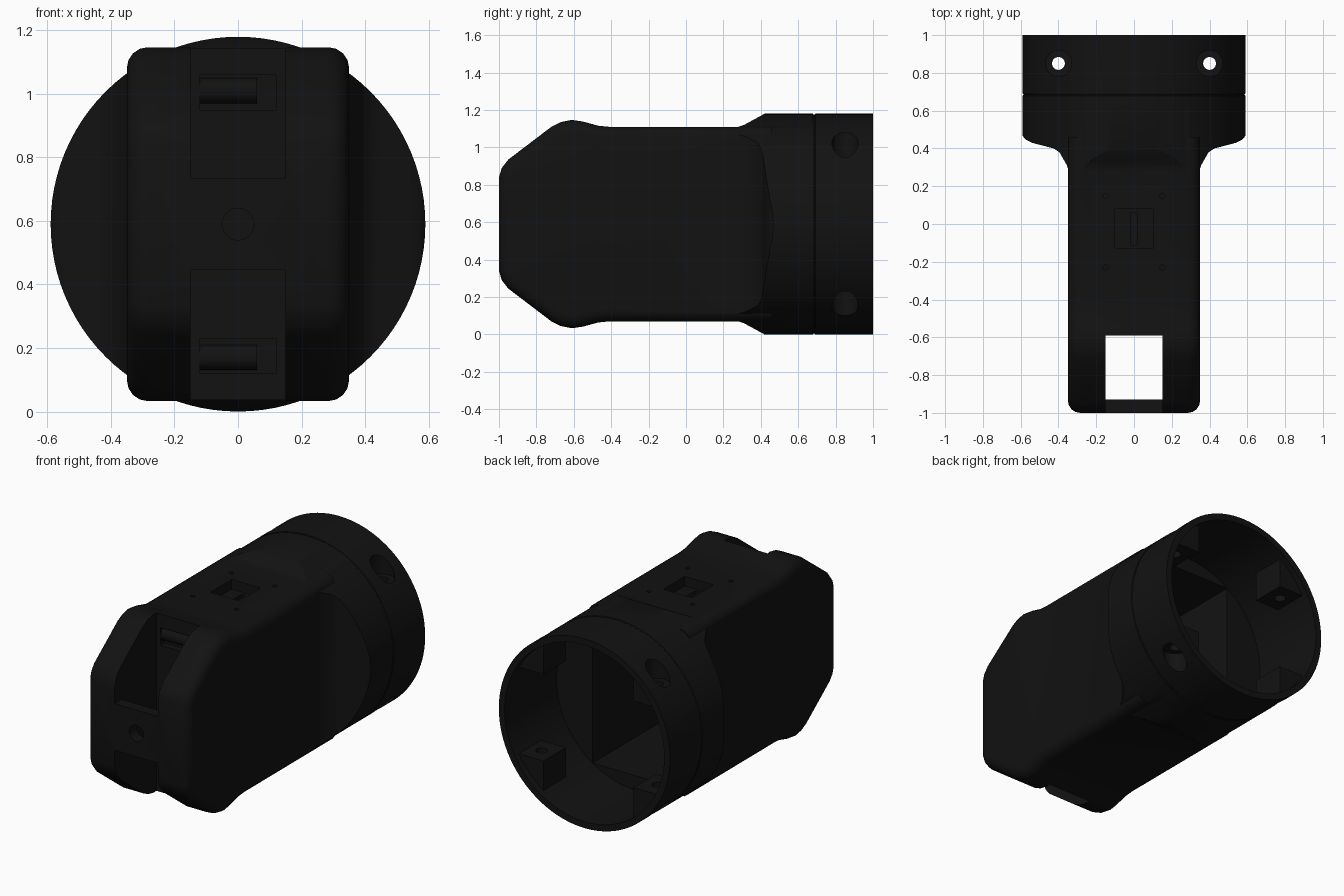
import bpy, bmesh, math
from mathutils import Matrix

if "Cube" in bpy.data.objects:
    bpy.data.objects.remove(bpy.data.objects["Cube"])

MID = 0.59      # height of the long axis
R = 0.59        # outer radius of the collar

black = bpy.data.materials.new("black_plastic")
black.use_nodes = True
black.diffuse_color = (0.006, 0.006, 0.006, 1)
black.node_tree.nodes["Principled BSDF"].inputs["Base Color"].default_value = (0.006, 0.006, 0.006, 1)


def to_object(bm, name):
    bmesh.ops.recalc_face_normals(bm, faces=bm.faces)
    mesh = bpy.data.meshes.new(name)
    bm.to_mesh(mesh)
    bm.free()
    mesh.materials.append(black)
    ob = bpy.data.objects.new(name, mesh)
    bpy.context.collection.objects.link(ob)
    return ob


def box(name, x, y, z):
    """Box between (low, high) pairs."""
    bm = bmesh.new()
    bmesh.ops.create_cube(bm, size=1)
    for v in bm.verts:
        v.co = [lo + (c + 0.5) * (hi - lo) for c, (lo, hi) in zip(v.co, (x, y, z))]
    return to_object(bm, name)


def rod(name, axis, radius, centre, length, sides=32):
    bm = bmesh.new()
    turn = {"x": Matrix.Rotation(math.pi / 2, 4, "Y"),
            "y": Matrix.Rotation(math.pi / 2, 4, "X"), "z": Matrix()}[axis]
    bmesh.ops.create_cone(bm, cap_ends=True, segments=sides, radius1=radius, radius2=radius,
                          depth=length, matrix=Matrix.Translation(centre) @ turn)
    return to_object(bm, name)


def slab(name, half_profile, half_depth, along, rounding=0.0):
    """Mirrored (y, half size) outline, extruded along x or z."""
    outline = half_profile + [(y, -h) for y, h in reversed(half_profile)]
    bm = bmesh.new()

    def place(y, h, d):
        return (d, y, MID + h) if along == "x" else (h, y, MID + d)

    face = bm.faces.new([bm.verts.new(place(y, h, -half_depth)) for y, h in outline])
    extruded = bmesh.ops.extrude_face_region(bm, geom=[face])["geom"]
    for v in (g for g in extruded if isinstance(g, bmesh.types.BMVert)):
        v.co[0 if along == "x" else 2] += 2 * half_depth
    if rounding:
        back = max(y for y, h in outline)
        rims = {e for f in bm.faces if len(f.verts) > 4 for e in f.edges
                if min(v.co.y for v in e.verts) < back - 0.001}
        bmesh.ops.bevel(bm, geom=list(rims), offset=rounding, segments=4,
                        profile=0.5, affect="EDGES", clamp_overlap=False)
    return to_object(bm, name)


def combine(target, other, operation):
    mod = target.modifiers.new(operation, "BOOLEAN")
    mod.operation = operation
    mod.solver = "EXACT"
    mod.object = other
    bpy.context.view_layer.objects.active = target
    bpy.ops.object.modifier_apply(modifier=mod.name)
    bpy.data.objects.remove(other)


def cut(target, *others):
    for other in others:
        combine(target, other, "DIFFERENCE")


# Slab-sided grip with humped, sloping nose
nose = [(-1, .25), (-.985, .3), (-.95, .345), (-.72, .52), (-.67, .545), (-.61, .557),
        (-.55, .548), (-.47, .526), (-.41, .52)]
housing = slab("housing", nose + [(.46, .52)], 0.35, "x", rounding=0.065)

# Round collar flaring out of the grip
collar = rod("collar", "y", R, (0, 0.625, MID), 0.75, 96)
flare_sides = [(.2, .33), (.28, .345), (.31, .355), (.38, .395), (.4, .425),
               (.43, .54), (.448, .575), (.48, .6), (1.1, .6)]
flare_top = [(.2, .515), (.28, .52), (.31, .53), (.42, .59), (.45, .61), (1.1, .61)]
combine(collar, slab("flare_sides", flare_sides, 0.8, "z"), "INTERSECT")
combine(collar, slab("flare_top", flare_top, 0.8, "x"), "INTERSECT")
combine(housing, collar, "UNION")

# Hollow interior, open at the back
cut(housing,
    rod("collar_bore", "y", 0.55, (0, 0.8, MID), 0.62, 96),
    box("grip_cavity", (-.3, .3), (-.53, .6), (MID - .46, MID + .46)))

# Seam between grip and end ring
bpy.ops.mesh.primitive_torus_add(major_segments=96, minor_segments=8, major_radius=R + 0.002,
                                 minor_radius=0.007, location=(0, 0.685, MID),
                                 rotation=(math.pi / 2, 0, 0))
seam = bpy.context.object
seam.data.materials.append(black)
cut(housing, seam)

# Screw lugs inside the collar
for sx in (-1, 1):
    for sz in (-1, 1):
        lug = box("lug", sorted((sx * .31, sx * .56)), (.74, .96),
                  sorted((MID + sz * .27, MID + sz * .56)))
        combine(lug, rod("lug_limit", "y", 0.57, (0, .85, MID), 0.6, 96), "INTERSECT")
        combine(housing, lug, "UNION")
for sx in (-1, 1):
    cut(housing, rod("screw_hole", "z", 0.034, (sx * .4, .85, MID), 2))
    for sz in (-1, 1):
        cut(housing, rod("counterbore", "z", 0.07, (sx * .4, .85, MID + sz * .56), 0.4))

# Nose slot with a middle bridge, and a hole through the bridge
cut(housing, box("slot", (-.15, .15), (-.93, -.59), (-.5, 1.7)))
for sz in (-1, 1):
    cut(housing,
        box("slot_front", (-.15, .15), (-1.2, -.8), sorted((MID + sz * .145, MID + sz))),
        box("latch_recess", (-.12, .12), (-.7, -.55), sorted((MID + sz * .36, MID + sz * .47))))
cut(housing, rod("bridge_hole", "y", 0.05, (0, -1, MID), 0.2))

# Top window with four small screw holes
cut(housing, box("window", (-.1, .1), (-.13, .08), (1, 1.3)))
for x in (-.15, .15):
    for y in (-.23, .15):
        cut(housing, rod("small_hole", "z", 0.013, (x, y, 1.11), 0.06, 16))

# Connector set into the window
connector = box("connector", (-.1, .1), (-.13, .08), (.98, 1.05))
cut(connector, box("connector_split", (-.015, .015), (-.11, .06), (1.02, 1.1)))

# Latch pins at the back of the slot
pins = [rod(f"latch_pin_{place}", "x", 0.04, (-.03, -.55, MID + sz * .42), 0.18)
        for place, sz in (("upper", 1), ("lower", -1))]

bpy.ops.object.select_all(action="DESELECT")
for ob in [housing, connector] + pins:
    ob.select_set(True)
bpy.context.view_layer.objects.active = housing
bpy.ops.object.shade_smooth_by_angle(angle=math.radians(30))
